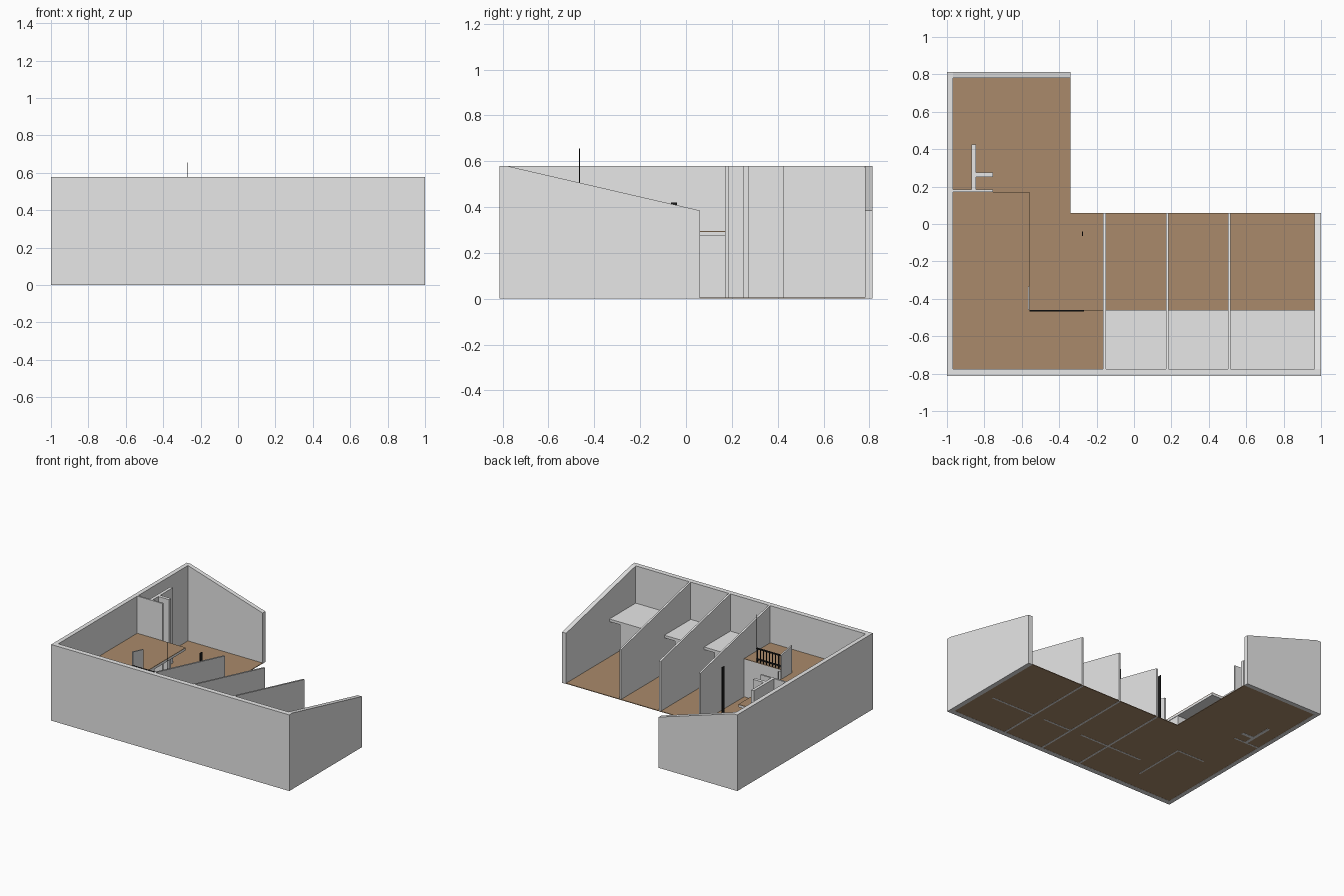
import bpy, bmesh
from mathutils import Vector

if "Cube" in bpy.data.objects:
    bpy.data.objects.remove(bpy.data.objects["Cube"])


def material(name, rgb):
    m = bpy.data.materials.new(name)
    m.diffuse_color = (*rgb, 1)
    m.use_nodes = True
    m.node_tree.nodes["Principled BSDF"].inputs["Base Color"].default_value = m.diffuse_color
    return m


WALL = material("wall_grey", (0.8, 0.8, 0.8))
WOOD = material("floor_brown", (0.40, 0.255, 0.145))
BLACK = material("rail_black", (0.01, 0.01, 0.01))

TOP, LOW = 0.578, 0.385          # high and low wall heights
LOFT0, LOFT1 = 0.275, 0.295      # loft slab bottom and top
FRONT_IN, BACK_R = -0.775, 0.06  # inner front face, back edge of right wing


def extrude(name, pts, offset, mat):
    """Extrude a flat polygon along an offset vector."""
    bm = bmesh.new()
    face = bm.faces.new([bm.verts.new(p) for p in pts])
    new = bmesh.ops.extrude_face_region(bm, geom=[face])
    verts = [g for g in new["geom"] if isinstance(g, bmesh.types.BMVert)]
    bmesh.ops.translate(bm, verts=verts, vec=Vector(offset))
    bmesh.ops.recalc_face_normals(bm, faces=bm.faces)
    me = bpy.data.meshes.new(name)
    bm.to_mesh(me)
    bm.free()
    me.materials.append(mat)
    ob = bpy.data.objects.new(name, me)
    bpy.context.collection.objects.link(ob)
    return ob


def box(name, x0, x1, y0, y1, z0, z1, mat=WALL):
    pts = [(x0, y0, z0), (x1, y0, z0), (x1, y1, z0), (x0, y1, z0)]
    return extrude(name, pts, (0, 0, z1 - z0), mat)


def roof_z(y):
    """Height of the roof line over the right wing."""
    return TOP + (LOW - TOP) * (y - FRONT_IN) / (BACK_R - FRONT_IN)


def sloped_wall(name, x0, x1, y0, y1, z0=0.0):
    pts = [(x0, y0, z0), (x0, y1, z0), (x0, y1, roof_z(y1)), (x0, y0, roof_z(y0))]
    return extrude(name, pts, (x1 - x0, 0, 0), WALL)


# L-shaped ground floor
extrude("ground_floor", [(-0.97, FRONT_IN, 0.001), (0.965, FRONT_IN, 0.001),
                         (0.965, BACK_R, 0.001), (-0.34, BACK_R, 0.001),
                         (-0.34, 0.78, 0.001), (-0.97, 0.78, 0.001)], (0, 0, 0.005), WOOD)

# Outer walls
box("front_wall", -1, 1, -0.813, FRONT_IN, 0, TOP)
box("left_wall", -1, -0.967, FRONT_IN, 0.813, 0, TOP)
sloped_wall("right_wall", 0.965, 1, FRONT_IN, BACK_R)
extrude("back_wall", [(-0.967, 0.78, 0), (-0.34, 0.78, 0), (-0.34, 0.78, LOW),
                      (-0.967, 0.78, TOP)], (0, 0.033, 0), WALL)

# Dividers, with a loft and a door wall in each right-hand room
xs = [-0.158, 0.177, 0.51]
for i, x in enumerate(xs):
    x0, x1 = x + 0.007, (xs + [0.972])[i + 1] - 0.007
    sloped_wall(f"divider_{i}", x - 0.007, x + 0.007, FRONT_IN, BACK_R)
    box(f"room_loft_{i}", x0, x1, FRONT_IN, -0.46, LOFT0, LOFT1)
    box(f"door_wall_{i}", x0, x1 - 0.085, -0.475, -0.462, 0, LOFT0)

# Left-hand loft: grey slab with a brown deck
loft = [(-0.967, FRONT_IN), (-0.165, FRONT_IN), (-0.165, -0.46),
        (-0.56, -0.46), (-0.56, 0.172), (-0.967, 0.172)]
extrude("loft_slab", [(x, y, LOFT0) for x, y in loft], (0, 0, 0.017), WALL)
extrude("loft_deck", [(x, y, LOFT0 + 0.017) for x, y in loft], (0, 0, 0.004), WOOD)

# Rooms under the loft
box("under_loft_back", -0.45, -0.165, -0.475, -0.462, 0, LOFT0)
box("under_loft_side", -0.575, -0.563, -0.62, -0.20, 0, LOFT0)
box("under_loft_cross", -0.80, -0.575, -0.212, -0.20, 0, LOFT0)

# Full-height closet walls
box("closet_front", -0.967, -0.755, 0.172, 0.185, 0, TOP)
box("closet_side", -0.868, -0.845, 0.185, 0.425, 0, TOP)
box("closet_stub", -0.845, -0.755, 0.25, 0.275, 0, TOP)

# Screen panel at the loft corner
sloped_wall("loft_screen", -0.568, -0.558, -0.46, -0.335, LOFT1)

# Railing with balusters and its tall end post
for z in (0.32, 0.40):
    box("rail", -0.56, -0.267, -0.469, -0.461, z - 0.005, z + 0.005, BLACK)
for i in range(12):
    x = -0.555 + i * 0.0255
    box(f"baluster_{i}", x - 0.003, x + 0.003, -0.468, -0.462, LOFT1, 0.40, BLACK)
box("tall_post", -0.271, -0.267, -0.467, -0.463, LOFT1, 0.655, BLACK)

# Floor plate and black post by the first divider
box("floor_plate", -0.275, -0.165, -0.065, -0.04, 0.006, 0.012, WOOD)
box("black_post", -0.277, -0.272, -0.065, -0.04, 0.006, 0.42, BLACK)
